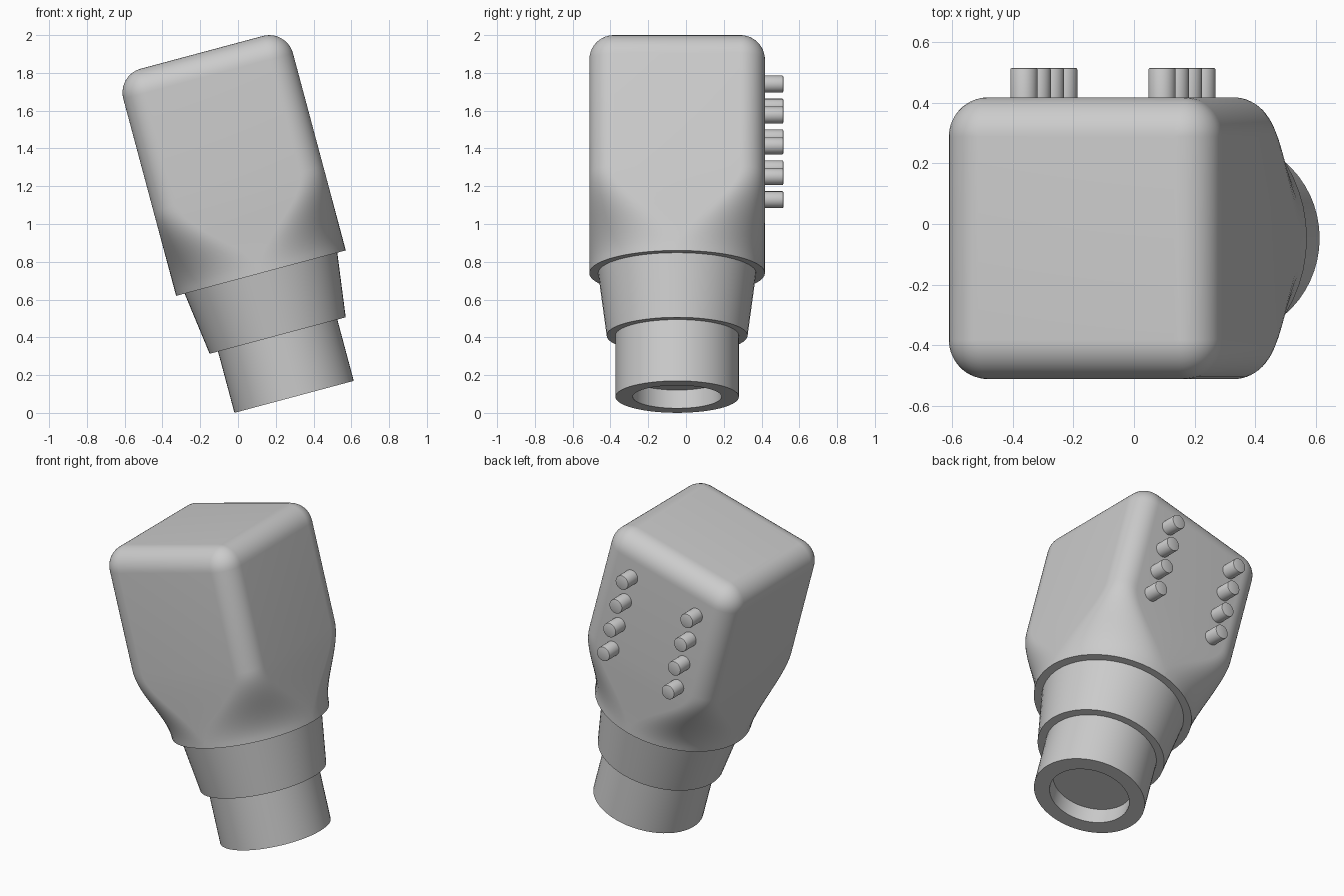
import bpy, bmesh, math
from mathutils import Matrix, Vector

if "Cube" in bpy.data.objects:
    bpy.data.objects.remove(bpy.data.objects["Cube"])

# The whole device leans 15 degrees about the y axis
TILT = Matrix.Translation((0.297, -0.047, 0.085)) @ Matrix.Rotation(math.radians(-15), 4, 'Y')

grey = bpy.data.materials.new("light grey")
grey.diffuse_color = (0.6, 0.6, 0.6, 1)
grey.use_nodes = True
grey.node_tree.nodes["Principled BSDF"].inputs["Base Color"].default_value = grey.diffuse_color


def finish(bm, name):
    bmesh.ops.remove_doubles(bm, verts=bm.verts, dist=1e-4)
    bmesh.ops.recalc_face_normals(bm, faces=bm.faces)
    bm.transform(TILT)
    mesh = bpy.data.meshes.new(name)
    bm.to_mesh(mesh)
    bm.free()
    mesh.materials.append(grey)
    obj = bpy.data.objects.new(name, mesh)
    bpy.context.collection.objects.link(obj)
    bpy.ops.object.select_all(action='DESELECT')
    obj.select_set(True)
    bpy.context.view_layer.objects.active = obj
    bpy.ops.object.shade_smooth_by_angle(angle=math.radians(35))
    return obj


def ring(bm, half, radius, z, steps=14):
    """Rounded square; a circle when radius equals half."""
    verts = []
    for corner in range(4):
        mid = math.pi / 4 + corner * math.pi / 2
        c = (half - radius) * math.sqrt(2)
        for i in range(steps + 1):
            a = corner * math.pi / 2 + i / steps * math.pi / 2
            verts.append(bm.verts.new((c * math.cos(mid) + radius * math.cos(a),
                                       c * math.sin(mid) + radius * math.sin(a), z)))
    return verts


def loft(name, sections):
    """Skin a stack of (half, radius, z) sections and close both ends."""
    bm = bmesh.new()
    rings = [ring(bm, *s) for s in sections]
    n = len(rings[0])
    for a, b in zip(rings, rings[1:]):
        for i in range(n):
            j = (i + 1) % n
            bm.faces.new((a[i], a[j], b[j], b[i]))
    bm.faces.new(rings[0])
    bm.faces.new(rings[-1])
    return finish(bm, name)


# Housing: round base swelling into a box with rounded top edges
HALF, EDGE, BASE, SHOULDER, TOP = 0.465, 0.13, 0.678, 1.14, 1.888
sections = []
for i in range(17):
    t = i / 16
    s = t * t * (3 - 2 * t)
    sections.append((HALF, HALF + (EDGE - HALF) * s, BASE + (SHOULDER - BASE) * t))
for i in range(11):
    a = i / 10 * math.pi / 2
    sections.append((HALF - EDGE + EDGE * math.cos(a), EDGE * math.cos(a),
                     TOP - EDGE + EDGE * math.sin(a)))
loft("housing", sections)

# Tapered collar under the housing
loft("collar", [(0.373, 0.373, 0.336), (0.42, 0.42, 0.69)])

# Hollow nozzle at the bottom, with a shallow bore
loft("nozzle", [(0.235, 0.235, 0.10), (0.235, 0.235, 0), (0.327, 0.327, 0), (0.327, 0.327, 0.35)])

# Two columns of four contact pins on the back
for side, label in ((-1, "left"), (1, "right")):
    for row in range(4):
        bm = bmesh.new()
        bmesh.ops.create_cone(bm, cap_ends=True, segments=32, radius1=0.045,
                              radius2=0.045, depth=0.14)
        rim = [e for e in bm.edges if all(v.co.z > 0 for v in e.verts)]
        bmesh.ops.bevel(bm, geom=rim, offset=0.005, segments=2, affect='EDGES', profile=0.5)
        bm.transform(Matrix.Translation((side * 0.236 - 0.005, 0.492, 1.652 - row * 0.169))
                     @ Matrix.Rotation(math.radians(-90), 4, 'X'))
        finish(bm, f"{label}_pin_{row + 1}")
